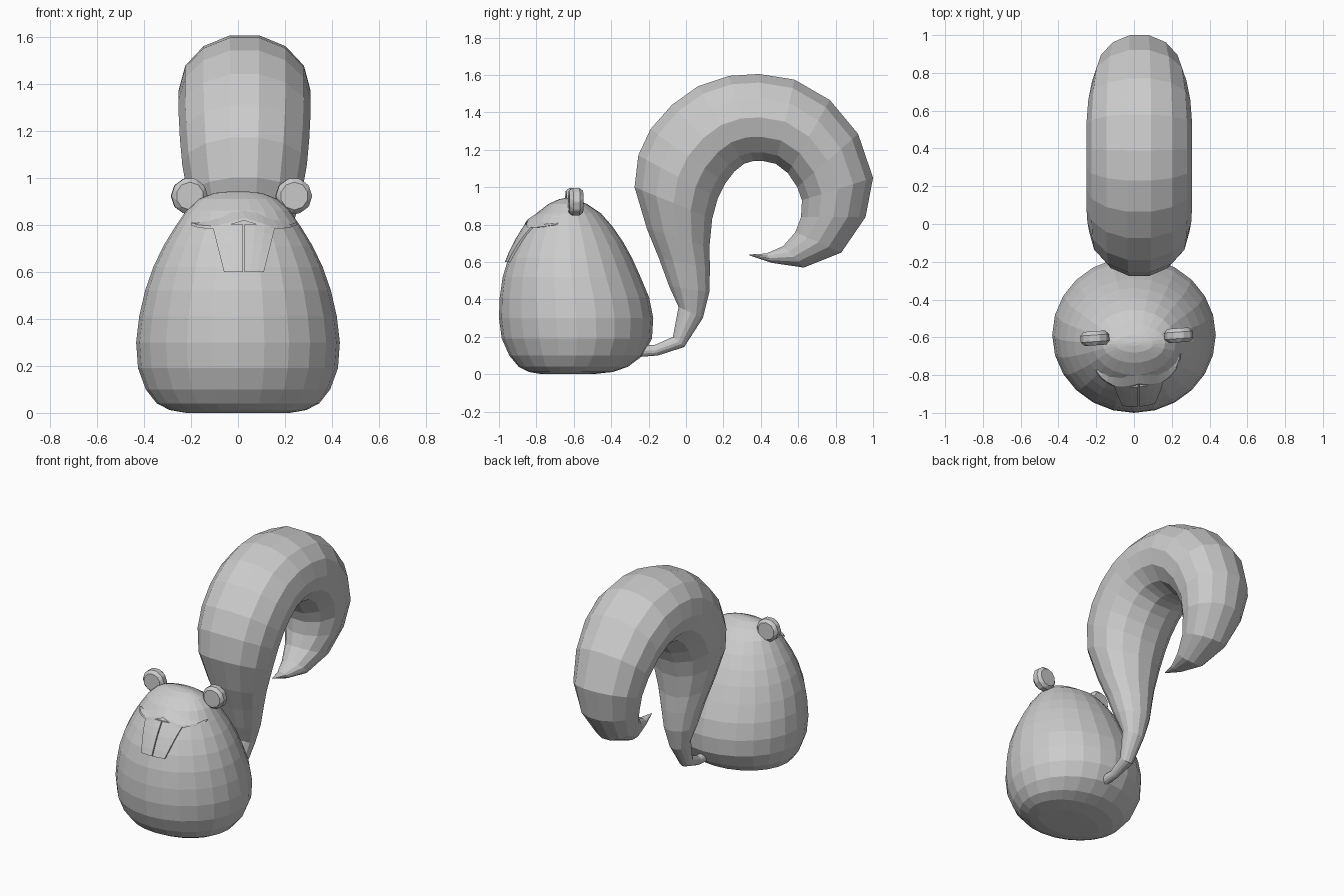
import bpy, bmesh
from math import sin, cos, pi, sqrt, radians
from mathutils import Vector

CX = 0.025  # the face and tail sit slightly off the body axis


def loft(name, rings):
    """Skin a list of closed rings and cap both ends."""
    bm = bmesh.new()
    vs = [[bm.verts.new(p) for p in r] for r in rings]
    n = len(vs[0])
    for a, b in zip(vs, vs[1:]):
        for i in range(n):
            j = (i + 1) % n
            bm.faces.new((a[i], a[j], b[j], b[i]))
    bm.faces.new(vs[0])
    bm.faces.new(vs[-1])
    bmesh.ops.recalc_face_normals(bm, faces=bm.faces)
    me = bpy.data.meshes.new(name)
    bm.to_mesh(me)
    bm.free()
    ob = bpy.data.objects.new(name, me)
    bpy.context.collection.objects.link(ob)
    return ob


# Body: egg with rows of (z, half width, front y, back y)
BODY = [(0.0, 0.22, -0.77, -0.50), (0.012, 0.29, -0.84, -0.39),
        (0.04, 0.345, -0.895, -0.31), (0.10, 0.392, -0.945, -0.23),
        (0.19, 0.425, -0.985, -0.182), (0.30, 0.433, -1.0, -0.175),
        (0.41, 0.42, -0.996, -0.197), (0.52, 0.395, -0.98, -0.243),
        (0.62, 0.36, -0.95, -0.288), (0.71, 0.317, -0.907, -0.338),
        (0.79, 0.268, -0.86, -0.393), (0.86, 0.22, -0.80, -0.455),
        (0.91, 0.165, -0.735, -0.53), (0.935, 0.10, -0.68, -0.59),
        (0.942, 0.03, -0.645, -0.625)]
SEG = 24
loft("body", [[(rx * sin(2 * pi * k / SEG),
                (f + b) / 2 - (b - f) / 2 * cos(2 * pi * k / SEG), z)
               for k in range(SEG)] for z, rx, f, b in BODY])


def on_body(x, z, out=0.0):
    """Point on the front of the body, pushed forward by out."""
    for lo, hi in zip(BODY, BODY[1:]):
        if lo[0] <= z <= hi[0]:
            t = (z - lo[0]) / (hi[0] - lo[0])
            rx, f, b = (lo[i] + (hi[i] - lo[i]) * t for i in (1, 2, 3))
            break
    y = (f + b) / 2 - (b - f) / 2 * sqrt(max(0.02, 1 - (x / rx) ** 2))
    return (x, y - out, z)


# Upper lip: ridge wrapped around the snout, peaked in the middle
lip = []
for i in range(17):
    t = i / 8 - 1
    z = 0.783 + 0.035 * max(0, 1 - abs(t) / 0.5) + 0.015 * abs(t) ** 8
    top = z + 0.01 + 0.05 * (1 - t * t)
    x = CX + 0.225 * t
    lip.append([on_body(x * 0.95, top, -0.004), on_body(x, z + 0.012, 0.018),
                on_body(x, z, 0.014), on_body(x, z, -0.03)])
loft("upper_lip", lip)

# Two front teeth lying on the body, narrowing downward
for side, label in ((-1, "left"), (1, "right")):
    rows = []
    for i in range(6):
        t = i / 5
        z = 0.60 + 0.20 * t
        xs = [CX + side * (0.003 + (0.082 + 0.05 * t) * u / 3) for u in range(4)]
        rows.append([on_body(x, z, 0.012) for x in xs] +
                    [on_body(x, z, -0.02) for x in reversed(xs)])
    loft("tooth_" + label, rows)

# Ears: bevelled upright octagonal discs
for side, label in ((-1, "left"), (1, "right")):
    bpy.ops.mesh.primitive_cylinder_add(
        vertices=10, radius=0.08, depth=0.075,
        location=(0.015 + side * 0.222, -0.597 + side * 0.008, 0.922),
        rotation=(pi / 2, 0, radians(4)))
    ear = bpy.context.object
    ear.name = "ear_" + label
    bev = ear.modifiers.new("Bevel", "BEVEL")
    bev.width = 0.02
    bev.segments = 1

# Tail: rows of (outer y, outer z, inner y, inner z, half width)
TAIL = [(-0.28, 0.155, -0.28, 0.09, 0.03), (-0.17, 0.155, -0.15, 0.10, 0.03),
        (-0.07, 0.20, -0.01, 0.145, 0.045), (-0.04, 0.36, 0.09, 0.30, 0.07),
        (-0.09, 0.47, 0.125, 0.44, 0.11), (-0.145, 0.62, 0.128, 0.57, 0.145),
        (-0.21, 0.78, 0.125, 0.68, 0.185), (-0.275, 1.0, 0.14, 0.83, 0.24),
        (-0.255, 1.17, 0.17, 0.94, 0.265), (-0.19, 1.31, 0.21, 1.02, 0.275),
        (-0.075, 1.44, 0.26, 1.085, 0.28), (0.065, 1.54, 0.31, 1.125, 0.28),
        (0.23, 1.595, 0.36, 1.14, 0.28), (0.39, 1.605, 0.41, 1.14, 0.28),
        (0.58, 1.575, 0.48, 1.125, 0.28), (0.77, 1.465, 0.545, 1.075, 0.27),
        (0.92, 1.285, 0.595, 1.0, 0.25), (1.0, 1.05, 0.62, 0.93, 0.225),
        (0.96, 0.84, 0.615, 0.84, 0.19), (0.83, 0.65, 0.585, 0.76, 0.14),
        (0.63, 0.57, 0.52, 0.685, 0.09), (0.46, 0.595, 0.43, 0.645, 0.04),
        (0.34, 0.635, 0.335, 0.64, 0.004)]
N = 14
rings = []
for oy, oz, iy, iz, hx in TAIL:
    mid = Vector((CX + 0.003, (oy + iy) / 2, (oz + iz) / 2))
    half = Vector((0, oy - iy, oz - iz)) / 2 / cos(pi / N)
    rings.append([mid + half * cos((k + 0.5) * 2 * pi / N) +
                  Vector((hx * sin((k + 0.5) * 2 * pi / N), 0, 0))
                  for k in range(N)])
loft("tail", rings)
